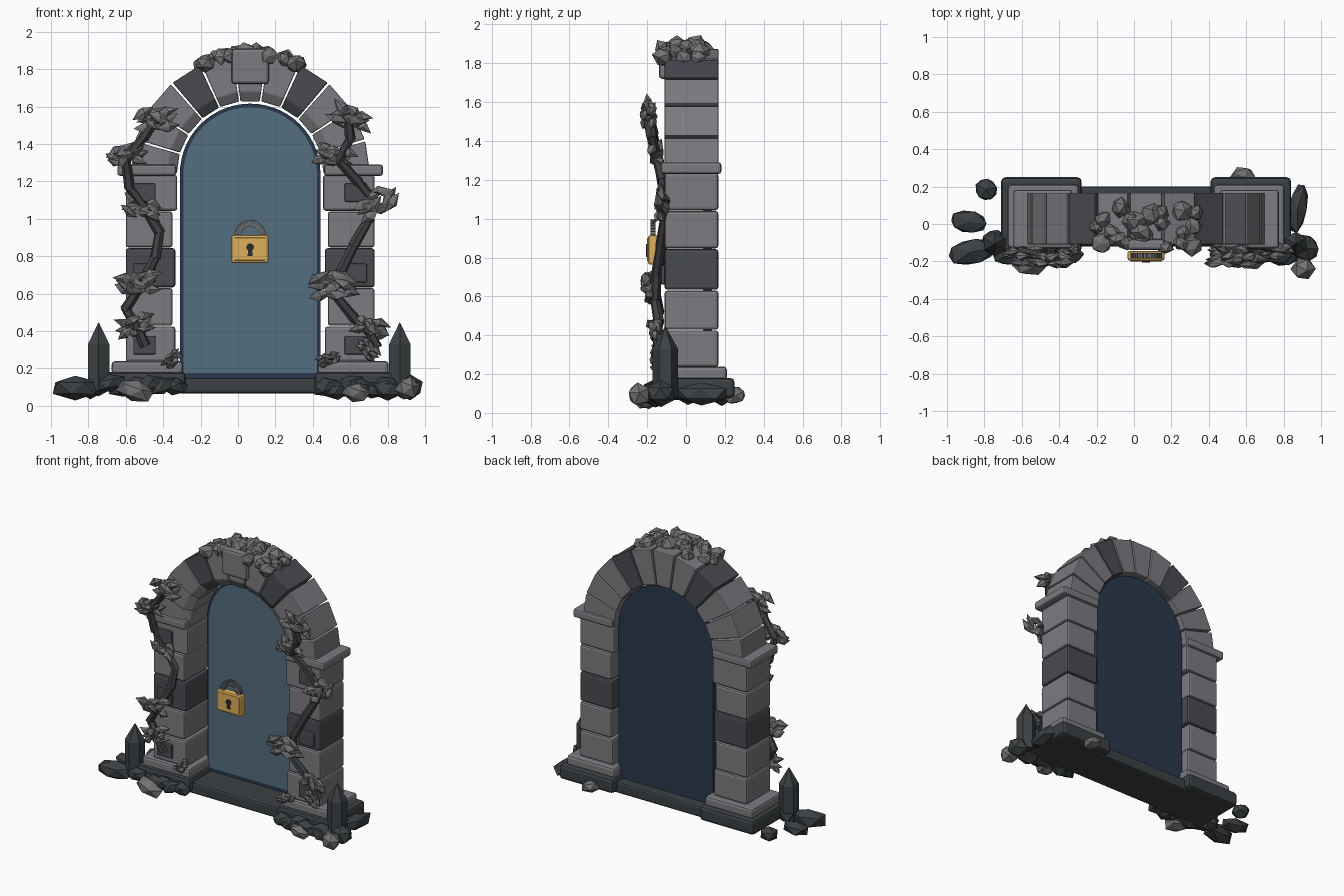
import bpy, bmesh, math, random
from mathutils import Vector, Matrix, Euler

random.seed(11)
if "Cube" in bpy.data.objects:
    bpy.data.objects.remove(bpy.data.objects["Cube"])

CX, SPRING = 0.065, 1.24   # arch axis and spring height


def material(name, r, g, b):
    m = bpy.data.materials.new(name)
    m.use_nodes = True
    m.diffuse_color = (r, g, b, 1)
    m.node_tree.nodes["Principled BSDF"].inputs["Base Color"].default_value = (r, g, b, 1)
    return m


STONE = material("light stone", .2, .197, .216)
DARK = material("dark stone", .066, .07, .08)
BASE = material("base stone", .045, .052, .056)
LEAF = material("leaf grey", .17, .17, .178)
STEM = material("stem grey", .05, .052, .055)
NAVY = material("navy frame", .022, .04, .075)
BLUE = material("slate blue", .088, .158, .215)
GOLD = material("gold", .74, .43, .1)
BLACK = material("keyhole dark", .02, .025, .03)


def finish(name, bm, mat, bevel=0):
    bmesh.ops.recalc_face_normals(bm, faces=bm.faces)
    me = bpy.data.meshes.new(name)
    bm.to_mesh(me)
    bm.free()
    ob = bpy.data.objects.new(name, me)
    bpy.context.collection.objects.link(ob)
    me.materials.append(mat)
    if bevel:
        mod = ob.modifiers.new("soft edge", 'BEVEL')
        mod.width, mod.segments, mod.limit_method = bevel, 2, 'ANGLE'


def box(name, x, y, z, mat, bevel=.014):
    bm = bmesh.new()
    size = [b - a for a, b in (x, y, z)]
    mid = [(a + b) / 2 for a, b in (x, y, z)]
    bmesh.ops.create_cube(bm, size=1, matrix=Matrix.Translation(mid) @ Matrix.Diagonal((*size, 1)))
    finish(name, bm, mat, bevel)


def prism(name, outline, y0, y1, mat):
    """Extrude an x,z outline from y0 to y1."""
    bm = bmesh.new()
    f = bm.faces.new([bm.verts.new((x, y0, z)) for x, z in outline])
    new = bmesh.ops.extrude_face_region(bm, geom=[f])["geom"]
    bmesh.ops.translate(bm, vec=(0, y1 - y0, 0), verts=[v for v in new if isinstance(v, bmesh.types.BMVert)])
    finish(name, bm, mat)


def add_rock(bm, loc, size, rot=(0, 0, 0), rough=.2):
    m = Matrix.LocRotScale(Vector(loc), Euler(rot), Vector(size))
    for v in bmesh.ops.create_icosphere(bm, subdivisions=1, radius=1)["verts"]:
        v.co = m @ (v.co * random.uniform(1 - rough, 1 + rough * .4))


def add_leaf(bm, loc, length, width, rot):
    """Pointed faceted leaf, widest just before its middle."""
    m = Matrix.LocRotScale(Vector(loc), rot, Vector((length, .024, width)))
    ends = [bm.verts.new(m @ Vector((x, 0, 0))) for x in (-1, 1)]
    ring = [bm.verts.new(m @ Vector((random.uniform(-.35, .25), math.cos(a), math.sin(a))))
            for a in (math.tau * k / 6 for k in range(6))]
    for k in range(6):
        for e in ends:
            bm.faces.new((ring[k], ring[(k + 1) % 6], e))


# Pillars: stacked blocks with plinth, cap and small face stones
COURSES = [(.235, .427, .265, STONE), (.427, .632, .25, STONE), (.632, .845, .265, DARK),
           (.845, 1.041, .25, STONE), (1.041, 1.237, .275, STONE)]
for s, side in ((-1, "right"), (1, "left")):
    def span(a, b):
        return sorted((CX + s * a, CX + s * b))
    box(side + "_foot_slab", span(.345, .775), (-.15, .25), (.075, .18), BASE, .022)
    box(side + "_plinth", span(.36, .74), (-.13, .21), (.165, .24), STONE, .018)
    for i, (z0, z1, w, mat) in enumerate(COURSES):
        box(f"{side}_block_{i}", span(.665 - w, .665), (-.11, .167), (z0 + .002, z1 - .002), mat)
    for i, z in enumerate((.275, .66, 1.09)):
        box(f"{side}_face_stone_{i}", span(.505, .625), (-.128, -.09), (z, z + .1), DARK, .008)
    box(side + "_cap", span(.395, .71), (-.13, .182), (1.23, 1.29), STONE)
box("threshold", (-.32, .45), (-.12, .2), (.067, .15), BASE, .015)

# Arch: eleven wedge stones, each with a chamfered inner lip
PROFILE = [(.392, -.078), (.445, -.11), (.64, -.11), (.64, .167), (.392, .167)]
STEP = math.pi / 11
for i in range(11):
    bm = bmesh.new()
    rings = []
    for a in (i * STEP + .01, (i + 1) * STEP - .01):
        rings.append([bm.verts.new((CX + r * math.cos(a), y, SPRING + r * math.sin(a))) for r, y in PROFILE])
    bm.faces.new(rings[0])
    bm.faces.new(rings[1])
    n = len(PROFILE)
    for k in range(n):
        bm.faces.new((rings[0][k], rings[0][(k + 1) % n], rings[1][(k + 1) % n], rings[1][k]))
    finish(f"arch_stone_{i}", bm, DARK if i in (3, 7) else STONE, .006)
box("keystone", (-.035, .165), (-.14, -.08), (1.72, 1.91), STONE, .018)


# Door: navy slab with a slate blue front panel
def door_outline(r, bottom):
    arc = [(CX + r * math.cos(math.pi * k / 28), SPRING + r * math.sin(math.pi * k / 28)) for k in range(29)]
    return [(CX - r, bottom), (CX + r, bottom)] + arc


prism("door_slab", door_outline(.376, .14), .095, .135, NAVY)
prism("door_panel", door_outline(.357, .175), .088, .096, BLUE)

# Padlock with keyhole and ribbed shackle
box("lock_body", (-.035, .163), (-.195, -.145), (.763, .915), GOLD, .012)
box("lock_rim", (-.02, .148), (-.2, -.19), (.778, .9), GOLD, .004)
hole = [(CX + .021 * math.cos(a), .848 + .021 * math.sin(a))
        for a in (math.radians(-60 + 30 * k) for k in range(11))]
prism("keyhole", hole + [(CX - .014, .802), (CX + .014, .802)], -.205, -.198, BLACK)
RIBS = 35
for parity, part, mat in ((0, "ribs", LEAF), (1, "core", STEM)):
    bm = bmesh.new()
    for k in range(parity, RIBS, 2):
        a = math.pi * k / (RIBS - 1)
        size = Vector((.036 - .008 * parity, .028 - .006 * parity, .009))
        m = Matrix.LocRotScale(Vector((CX + .067 * math.cos(a), -.17, .91 + .067 * math.sin(a))),
                               Euler((0, -a, 0)), size)
        bmesh.ops.create_cube(bm, size=1, matrix=m)
    finish("shackle_" + part, bm, mat)


# Vines: faceted stems following a path, with bunches of pointed leaves
def vine(name, path, bunches):
    bm = bmesh.new()
    for start, end in zip(path, path[1:]):
        a, b = Vector(start), Vector(end)
        d = b - a
        m = Matrix.Translation((a + b) / 2) @ d.to_track_quat('Z', 'Y').to_matrix().to_4x4()
        bmesh.ops.create_cone(bm, cap_ends=True, segments=6, radius1=.029, radius2=.024,
                              depth=d.length + .02, matrix=m)
    finish(name + "_stem", bm, STEM)
    bm = bmesh.new()
    for x, y, z, tilt, big in bunches:
        c, s = math.cos(tilt), math.sin(tilt)
        for k in range(9):
            across = (-.065 + .13 * (k % 3) / 2 + random.uniform(-.015, .015)) * big
            up = (-.036 + .036 * (k // 3) + random.uniform(-.012, .012)) * big
            add_leaf(bm, (x + across * c - up * s, y + random.uniform(-.025, .02), z + across * s + up * c),
                     .066 * big, .033 * big,
                     Euler((random.uniform(-.5, .5), -tilt + random.uniform(-.6, .6), random.uniform(-.4, .4))))
    finish(name + "_leaves", bm, LEAF)


vine("right_vine",
     [(-.5, -.14, .33), (-.54, -.15, .42), (-.6, -.14, .52), (-.52, -.16, .64), (-.44, -.13, .8),
      (-.42, -.11, .93), (-.5, -.11, 1.06), (-.58, -.12, 1.17), (-.6, -.15, 1.32), (-.5, -.17, 1.44), (-.44, -.19, 1.53)],
     [(-.43, -.19, 1.53, .1, 1), (-.6, -.15, 1.335, .1, .9), (-.515, -.12, 1.06, -.2, .85),
      (-.54, -.19, .66, .1, 1), (-.555, -.16, .43, .3, .85), (-.35, -.14, .255, .8, .5)])
vine("left_vine",
     [(.74, -.14, .32), (.7, -.15, .4), (.62, -.14, .47), (.53, -.16, .58), (.55, -.15, .72),
      (.62, -.13, .86), (.7, -.11, 1), (.73, -.11, 1.09), (.64, -.12, 1.2), (.54, -.15, 1.31), (.6, -.18, 1.43), (.59, -.2, 1.53)],
     [(.6, -.19, 1.54, -.3, .95), (.52, -.15, 1.335, -.2, .9), (.74, -.12, 1.08, .5, 1),
      (.51, -.19, .645, .1, 1.1), (.71, -.15, .42, -.3, .85), (.7, -.15, .3, -.8, .6), (.48, -.14, .25, .4, .5)])

# Rubble resting on the crown, in a jittered grid
bm = bmesh.new()
for k in range(21):
    x = -.18 + .5 * (k % 7) / 6 + random.uniform(-.03, .03)
    y = -.11 + .075 * (k // 7) + random.uniform(-.025, .025) + .03 * (k % 2)
    r = random.uniform(.048, .068)
    z = SPRING + math.sqrt(.645 ** 2 - (x - CX) ** 2) - .005
    add_rock(bm, (x, y, z), (r, r, r * .85), (k, k * 2, k * 3), .18)
finish("crown_rubble", bm, LEAF)

# Pointed crystals beside the pillars
for x, side in ((-.745, "right"), (.865, "left")):
    for z0, z1, tip, part in ((.08, .33, .066, "shaft"), (.33, .445, .002, "tip")):
        bm = bmesh.new()
        bmesh.ops.create_cone(bm, cap_ends=True, segments=6, radius1=.066, radius2=tip, depth=z1 - z0,
                              matrix=Matrix.Translation((x, -.107, (z0 + z1) / 2)))
        finish(f"{side}_crystal_{part}", bm, BASE)

# Boulders around the feet
BOULDERS = [(-.885, .01, .09, .115, .07, .05), (-.79, .185, .09, .068, .068, .055),
            (-.87, -.15, .095, .14, .08, .07), (-.745, -.1, .11, .08, .08, .06),
            (.875, .08, .1, .06, .15, .06), (.92, -.13, .1, .08, .08, .07), (.8, -.16, .09, .1, .07, .06)]
bm = bmesh.new()
for x, y, z, a, b, c in BOULDERS:
    add_rock(bm, (x, y, z), (a, b, c), (0, 0, random.uniform(-.2, .2)), .12)
for x0, x1 in ((-.68, -.34), (.47, .78)):
    for k in range(6):
        add_rock(bm, (x0 + (x1 - x0) * k / 5, random.uniform(-.18, -.14), random.uniform(.085, .12)),
                 (.085, .055, .05), (0, random.uniform(-.3, .3), 0), .2)
finish("foot_boulders", bm, BASE)
bm = bmesh.new()
for x, y, z, a, b, c in [(-.55, -.215, .08, .11, .07, .06), (.905, -.24, .095, .07, .068, .068),
                         (.58, .25, .09, .08, .065, .045), (.63, -.2, .07, .08, .05, .055)]:
    add_rock(bm, (x, y, z), (a, b, c), (.2, .3, .1), .12)
finish("pale_boulders", bm, LEAF)
